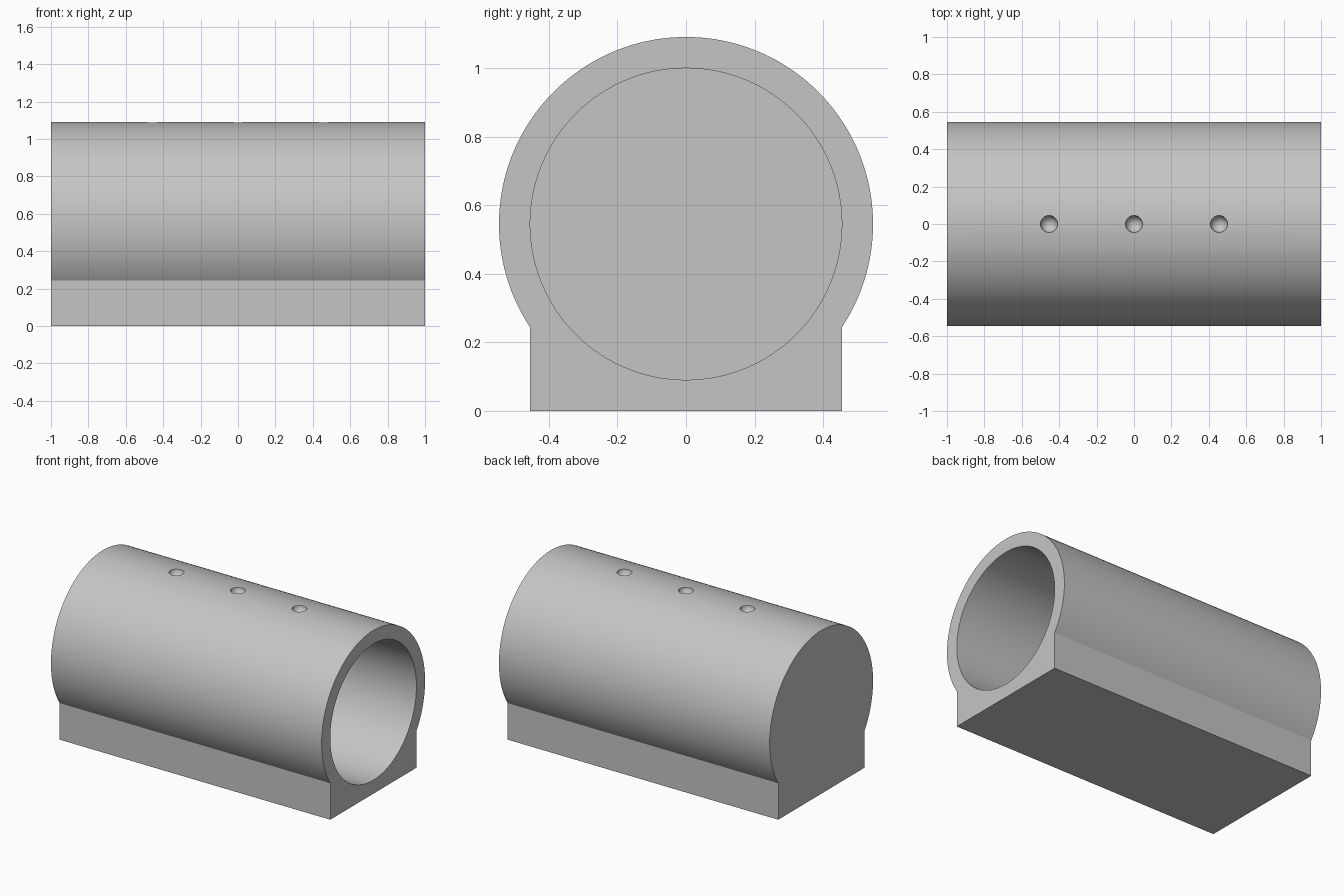
import bpy, bmesh, math
from mathutils import Matrix

cube = bpy.data.objects.get("Cube")
if cube:
    bpy.data.objects.remove(cube, do_unlink=True)

U = 1 / 11                 # module: the body is 22 modules long
LENGTH = 22 * U
OUTER, BORE = 6 * U, 5 * U
AXIS = OUTER               # height of the bore axis
END_WALL = U
DIMPLE = U / 2

grey = bpy.data.materials.new("plain grey")
grey.use_nodes = True
colour = (0.56, 0.56, 0.56, 1)
grey.diffuse_color = colour
grey.node_tree.nodes["Principled BSDF"].inputs["Base Color"].default_value = colour


def make_object(name, bm):
    bmesh.ops.recalc_face_normals(bm, faces=bm.faces)
    mesh = bpy.data.meshes.new(name)
    bm.to_mesh(mesh)
    bm.free()
    mesh.materials.append(grey)
    ob = bpy.data.objects.new(name, mesh)
    bpy.context.collection.objects.link(ob)
    return ob


def extrude_profile(name, points, x0, x1):
    bm = bmesh.new()
    face = bm.faces.new([bm.verts.new((x0, y, z)) for y, z in points])
    grown = bmesh.ops.extrude_face_region(bm, geom=[face], use_keep_orig=True)
    verts = [v for v in grown["geom"] if isinstance(v, bmesh.types.BMVert)]
    bmesh.ops.translate(bm, verts=verts, vec=(x1 - x0, 0, 0))
    return make_object(name, bm)


def arc(radius, start, end, count):
    angles = [start + (end - start) * i / count for i in range(count + 1)]
    return [(radius * math.cos(a), AXIS + radius * math.sin(a)) for a in angles]


# Round housing running straight into its flat foot
meet = math.acos(BORE / OUTER)
outline = arc(OUTER, -meet, math.pi + meet, 120) + [(-BORE, 0), (BORE, 0)]
body = extrude_profile("housing", outline, -LENGTH / 2, LENGTH / 2)

# Blind bore, open at the +x end
cutters = [extrude_profile("bore_cutter", arc(BORE, 0, math.tau, 128)[:-1],
                           -LENGTH / 2 + END_WALL, LENGTH / 2 + U)]

# Three round dimples along the crest
for i in (-1, 0, 1):
    bm = bmesh.new()
    bmesh.ops.create_uvsphere(bm, u_segments=32, v_segments=16, radius=DIMPLE,
                              matrix=Matrix.Translation((i * BORE, 0, AXIS + OUTER)))
    cutters.append(make_object("dimple_cutter", bm))

bpy.ops.object.select_all(action="DESELECT")
body.select_set(True)
bpy.context.view_layer.objects.active = body
for cutter in cutters:
    cutter.hide_render = True
    mod = body.modifiers.new("cut", "BOOLEAN")
    mod.operation = "DIFFERENCE"
    mod.solver = "EXACT"
    mod.object = cutter
    bpy.ops.object.modifier_apply(modifier=mod.name)
    bpy.data.objects.remove(cutter, do_unlink=True)

bpy.ops.object.shade_smooth_by_angle(angle=math.radians(25))
